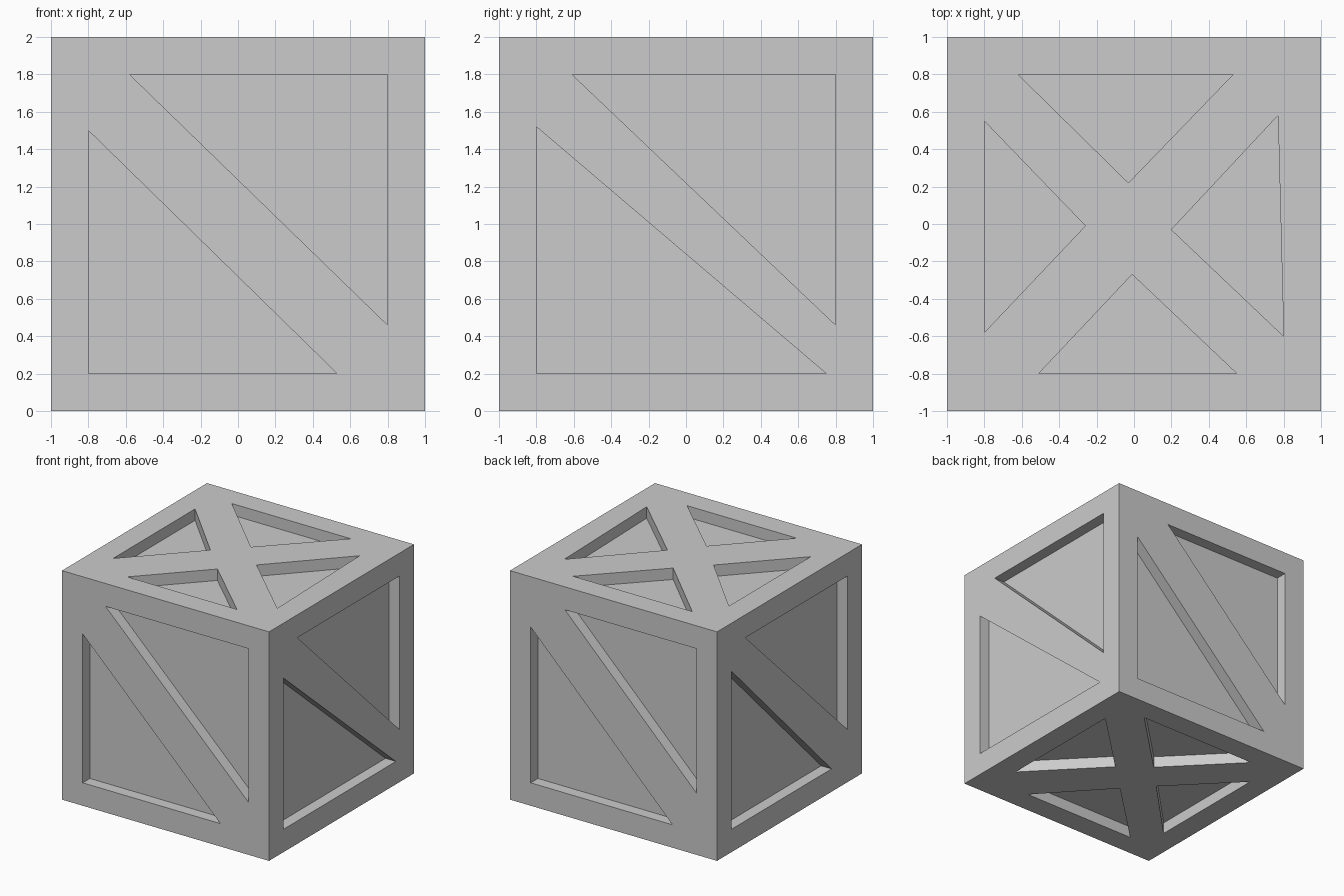
import bpy, bmesh
from mathutils import Vector

if "Cube" in bpy.data.objects:
    bpy.data.objects.remove(bpy.data.objects["Cube"])

DEPTH = 0.1
X, Y, Z = Vector((1, 0, 0)), Vector((0, 1, 0)), Vector((0, 0, 1))

# Each face: normal, right direction, up direction, recessed triangles (measured from face centre)
FACES = [
    # front
    (-Y, X, Z, [[(-.8, .5), (-.8, -.8), (.53, -.8)], [(-.58, .8), (.8, .8), (.8, -.54)]]),
    # right
    (X, Y, Z, [[(-.8, .52), (-.8, -.8), (.75, -.8)], [(-.61, .8), (.8, .8), (.8, -.54)]]),
    # back
    (Y, -X, Z, [[(-.8, .56), (-.8, -.8), (.57, -.8)], [(-.47, .8), (.8, .8), (.8, -.46)]]),
    # left
    (-X, -Y, Z, [[(-.8, .58), (-.8, -.8), (.58, -.8)], [(-.61, .8), (.8, .8), (.8, -.54)]]),
    # top
    (Z, X, Y, [[(-.62, .8), (.53, .8), (-.03, .22)], [(-.8, .55), (-.8, -.58), (-.26, -.01)],
               [(.77, .58), (.8, -.6), (.2, -.03)], [(-.51, -.8), (.55, -.8), (-.01, -.27)]]),
    # bottom
    (-Z, X, Y, [[(-.6, .8), (.56, .8), (-.03, .22)], [(-.8, .55), (-.8, -.57), (-.25, -.01)],
                [(.8, .58), (.8, -.58), (.22, .02)], [(-.63, -.8), (.48, -.8), (-.04, -.23)]]),
]


def mesh_object(name, bm):
    bmesh.ops.recalc_face_normals(bm, faces=bm.faces)
    me = bpy.data.meshes.new(name)
    bm.to_mesh(me)
    bm.free()
    ob = bpy.data.objects.new(name, me)
    bpy.context.collection.objects.link(ob)
    return ob


# Crate body
bm = bmesh.new()
bmesh.ops.create_cube(bm, size=2)
bmesh.ops.translate(bm, vec=Z, verts=bm.verts)
crate = mesh_object("crate", bm)

# Triangular prisms that carve the panels between the planks
bm = bmesh.new()
for n, u, v, triangles in FACES:
    for tri in triangles:
        base = [bm.verts.new(Z + n * (1 - DEPTH) + u * a + v * b) for a, b in tri]
        face = bm.faces.new(base)
        geom = bmesh.ops.extrude_face_region(bm, geom=[face], use_keep_orig=True)["geom"]
        top = [g for g in geom if isinstance(g, bmesh.types.BMVert)]
        bmesh.ops.translate(bm, vec=n * (DEPTH + 0.05), verts=top)
cutter = mesh_object("panel_cutter", bm)
cutter.hide_render = True

# Cut the recesses
mod = crate.modifiers.new("panels", 'BOOLEAN')
mod.operation = 'DIFFERENCE'
mod.solver = 'EXACT'
mod.object = cutter
bpy.context.view_layer.objects.active = crate
crate.select_set(True)
bpy.ops.object.modifier_apply(modifier=mod.name)
bpy.data.objects.remove(cutter, do_unlink=True)
